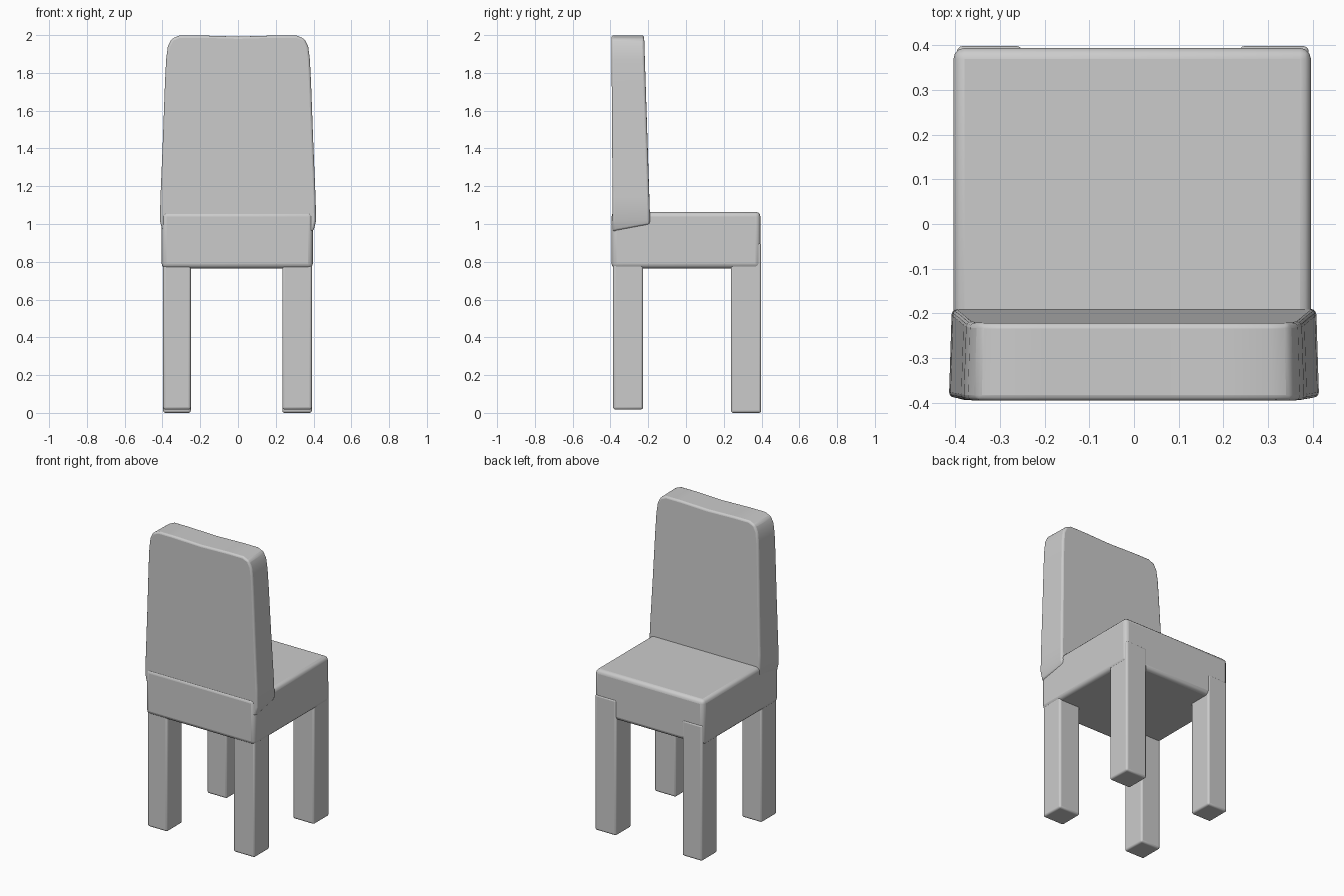
import bpy, bmesh

if "Cube" in bpy.data.objects:
    bpy.data.objects.remove(bpy.data.objects["Cube"])


def finish(name, bm, bevel, segments=3):
    """Turn a bmesh into a named, softly bevelled object."""
    bmesh.ops.recalc_face_normals(bm, faces=bm.faces)
    mesh = bpy.data.meshes.new(name)
    bm.to_mesh(mesh)
    bm.free()
    obj = bpy.data.objects.new(name, mesh)
    bpy.context.collection.objects.link(obj)
    mod = obj.modifiers.new("Bevel", 'BEVEL')
    mod.width = bevel
    mod.segments = segments
    mod.limit_method = 'ANGLE'
    mod.angle_limit = 0.7
    bpy.ops.object.select_all(action='DESELECT')
    obj.select_set(True)
    bpy.context.view_layer.objects.active = obj
    bpy.ops.object.shade_smooth_by_angle()
    return obj


def box(name, x, y, z, bevel):
    bm = bmesh.new()
    bmesh.ops.create_cube(bm, size=1)
    for v in bm.verts:
        v.co = [lo + (c + 0.5) * (hi - lo) for c, (lo, hi) in zip(v.co, (x, y, z))]
    return finish(name, bm, bevel)


# Thick cushion seat
box("seat", (-0.404, 0.396), (-0.394, 0.394), (0.765, 1.064), 0.025)

# Four square legs; the +y pair sits slightly proud of the seat
for side, x in (("left", (-0.396, -0.25)), ("right", (0.235, 0.391))):
    box("front_leg_" + side, x, (-0.386, -0.227), (0.018, 0.90), 0.012)
    box("rear_leg_" + side, x, (0.238, 0.398), (0.0, 0.90), 0.012)

# Backrest: tapered outline with rounded top corners and a slight dip on top
half = [(0.40, 0.96), (0.414, 1.02), (0.411, 1.14), (0.398, 1.45), (0.387, 1.75),
        (0.381, 1.87), (0.372, 1.94), (0.352, 1.98), (0.31, 1.998), (0.2, 1.998)]
outline = half + [(0, 1.992)] + [(-x, z) for x, z in reversed(half)]
bm = bmesh.new()
back, front = [], []
for x, z in outline:
    t = z - 1.0
    back.append(bm.verts.new((x, -0.388 - 0.007 * t, z)))
    lift = 0.035 if z < 1.0 else 0.0          # slanted underside
    front.append(bm.verts.new((x * 0.985, -0.19 - 0.032 * t, z + lift)))
bm.faces.new(back)
bm.faces.new(front)
n = len(outline)
for i in range(n):
    j = (i + 1) % n
    bm.faces.new((back[i], back[j], front[j], front[i]))
finish("backrest", bm, 0.012)
